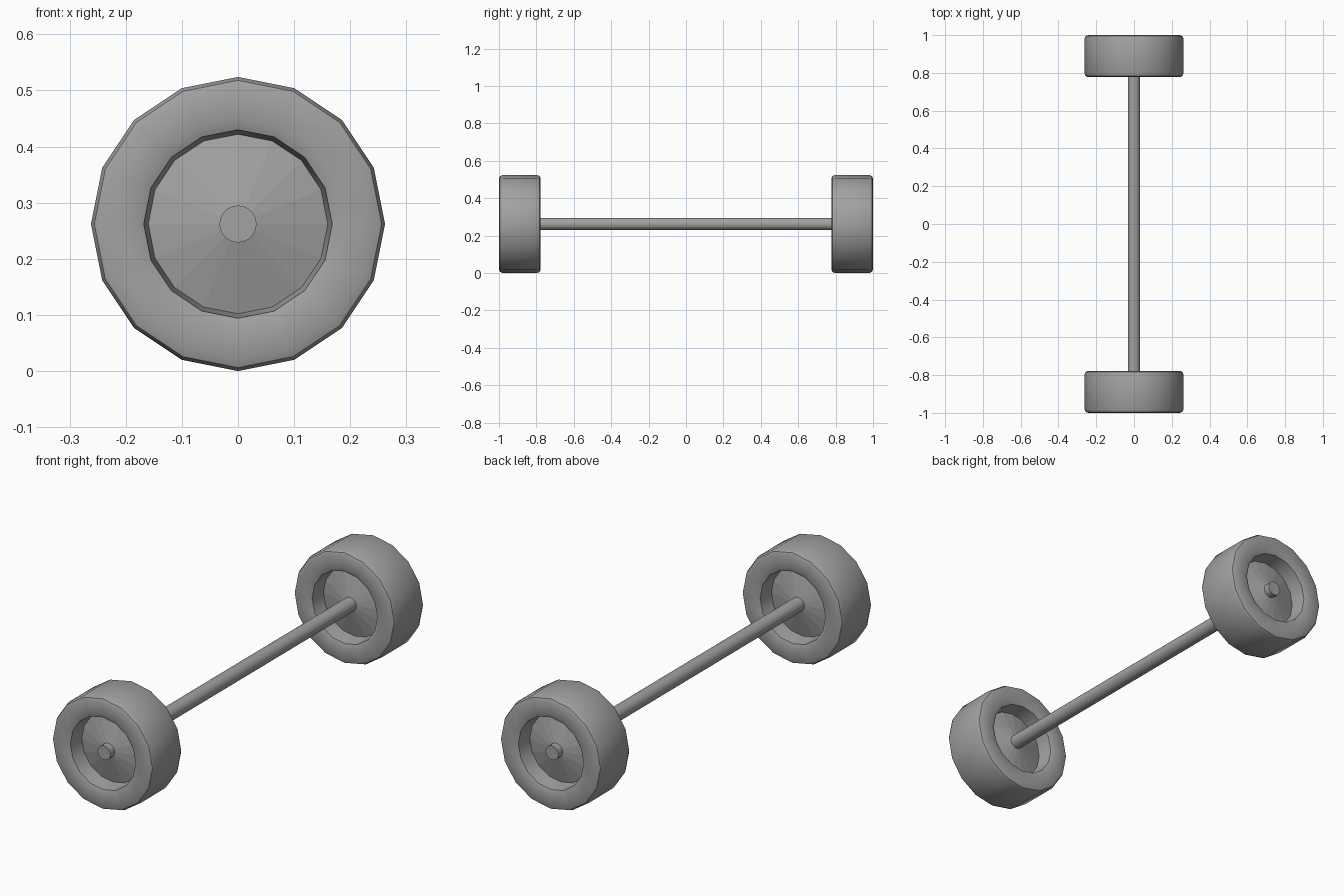
import bpy, bmesh
from math import sin, cos, pi, radians

cube = bpy.data.objects.get("Cube")
if cube:
    bpy.data.objects.remove(cube, do_unlink=True)

grey = bpy.data.materials.new("plain grey")
grey.use_nodes = True
colour = (0.36, 0.36, 0.36, 1)
grey.diffuse_color = colour
grey.node_tree.nodes["Principled BSDF"].inputs["Base Color"].default_value = colour

RADIUS = 0.262
HALF_WIDTH = 0.1115
WHEEL_Y = 1 - HALF_WIDTH


def mirrored(half):
    """Complete a half profile of (radius, y) with its reflection in y."""
    return [(r, -y) for r, y in half] + [(r, y) for r, y in reversed(half)]


def lathe(name, profile, sides, y, smooth):
    """Turn an (radius, y) profile around the axle line."""
    bm = bmesh.new()
    rings = []
    for r, py in profile:
        if r == 0:
            rings.append([bm.verts.new((0, py, 0))] * sides)
        else:
            rings.append([bm.verts.new((r * sin(2 * pi * i / sides), py,
                                        r * cos(2 * pi * i / sides)))
                          for i in range(sides)])
    for a, b in zip(rings, rings[1:]):
        for i in range(sides):
            j = (i + 1) % sides
            corners = dict.fromkeys((a[i], a[j], b[j], b[i]))
            bm.faces.new(list(corners))
    bmesh.ops.recalc_face_normals(bm, faces=bm.faces)
    mesh = bpy.data.meshes.new(name)
    bm.to_mesh(mesh)
    bm.free()
    mesh.materials.append(grey)
    obj = bpy.data.objects.new(name, mesh)
    obj.location = (0, y, RADIUS)
    bpy.context.collection.objects.link(obj)
    if smooth:
        bpy.ops.object.select_all(action='DESELECT')
        obj.select_set(True)
        bpy.context.view_layer.objects.active = obj
        bpy.ops.object.shade_smooth_by_angle(angle=radians(30))
    return obj


# Tyre: recess wall, rounded side wall, shoulder, tread
tyre = mirrored([(0.16, 0.032), (0.168, 0.104), (0.187, HALF_WIDTH),
                 (0.242, HALF_WIDTH), (0.256, 0.106), (RADIUS, 0.092)])
# The outline runs inner wall to tread on one side and back on the other

# Hub: shallow cone on both faces, set back inside the tyre
hub = mirrored([(0, 0.074), (0.16, 0.032)])

for side, y in (("front", -WHEEL_Y), ("back", WHEEL_Y)):
    lathe(side + "_tyre", tyre, 16, y, True)
    lathe(side + "_hub", hub, 16, y, False)

# Axle: one rod through both hubs with short stubs outside
lathe("axle", mirrored([(0, 0.985), (0.033, 0.985)]), 24, 0, True)
